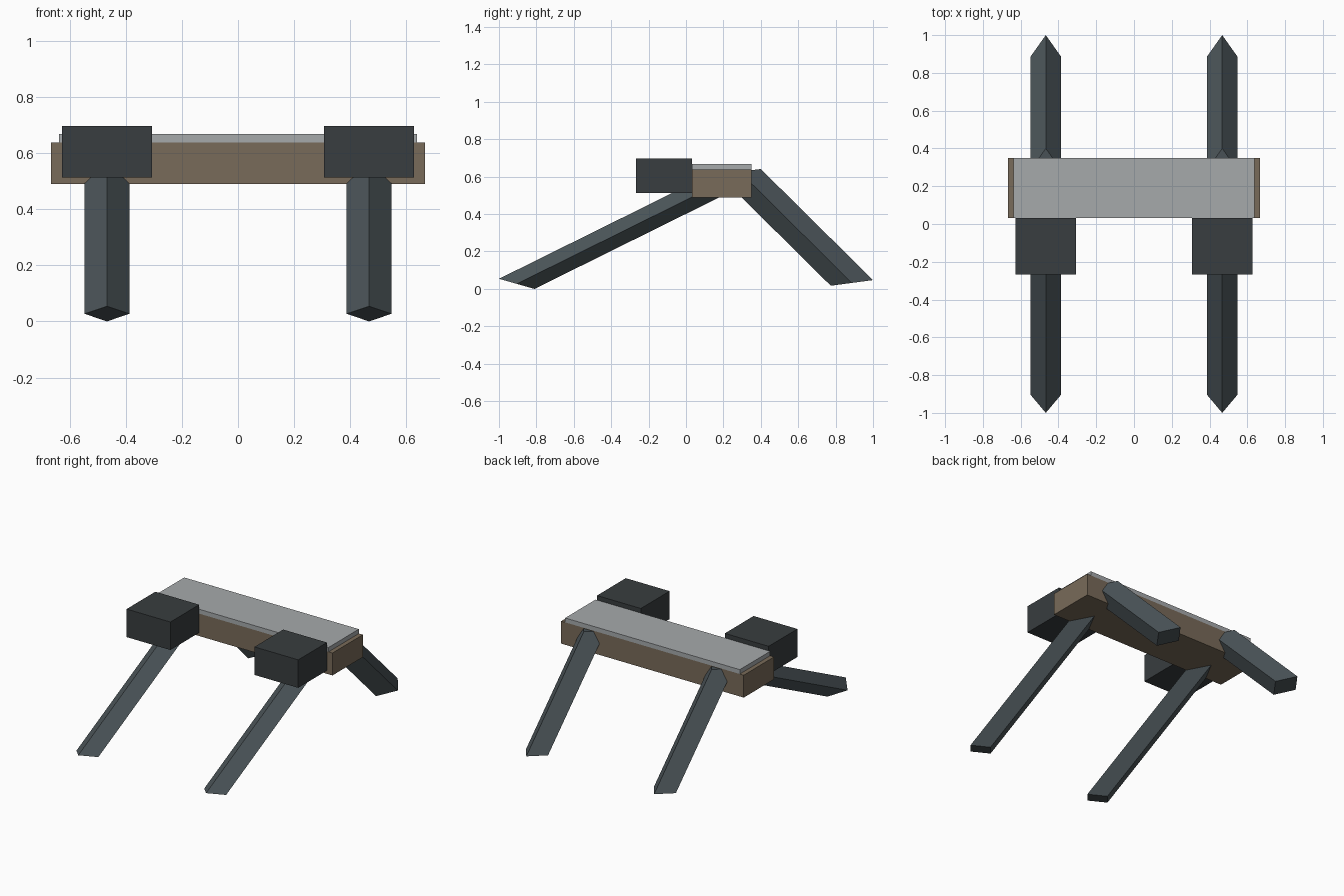
import bpy
import bmesh

if "Cube" in bpy.data.objects:
    bpy.data.objects.remove(bpy.data.objects["Cube"])


def colour(name, rgb):
    mat = bpy.data.materials.new(name)
    mat.diffuse_color = (*rgb, 1)
    mat.use_nodes = True
    mat.node_tree.nodes["Principled BSDF"].inputs["Base Color"].default_value = mat.diffuse_color
    return mat


WOOD = colour("brown", (0.19, 0.145, 0.10))
STEEL = colour("pale_grey", (0.38, 0.40, 0.41))
LEG = colour("slate", (0.075, 0.095, 0.105))
BLOCK = colour("charcoal", (0.04, 0.047, 0.05))


def box(name, lo, hi, mat):
    bpy.ops.mesh.primitive_cube_add(size=1, location=[(a + b) / 2 for a, b in zip(lo, hi)])
    ob = bpy.context.object
    ob.name = name
    ob.scale = [b - a for a, b in zip(lo, hi)]
    bpy.ops.object.transform_apply(location=False, rotation=False, scale=True)
    ob.data.materials.append(mat)
    return ob


def leg(name, x, foot, top, ridge, mat, r=0.08):
    """Diamond-section bar; foot and top are (y, z), ridge is the half diagonal in y, z."""
    bm = bmesh.new()
    rings = []
    for y, z in (foot, top):
        ring = [(x + r, y, z), (x, y + ridge[0], z + ridge[1]),
                (x - r, y, z), (x, y - ridge[0], z - ridge[1])]
        rings.append([bm.verts.new(p) for p in ring])
    a, b = rings
    bm.faces.new(a)
    bm.faces.new(b)
    for i in range(4):
        j = (i + 1) % 4
        bm.faces.new((a[i], a[j], b[j], b[i]))
    bmesh.ops.recalc_face_normals(bm, faces=bm.faces)
    me = bpy.data.meshes.new(name)
    bm.to_mesh(me)
    bm.free()
    me.materials.append(mat)
    ob = bpy.data.objects.new(name, me)
    bpy.context.collection.objects.link(ob)


# Cross beam with its cover plate
box("beam", (-0.667, 0.033, 0.49), (0.667, 0.35, 0.638), WOOD)
box("cover_plate", (-0.638, 0.033, 0.638), (0.638, 0.35, 0.667), STEEL)

# Front blocks and splayed legs on each side
for side, s in (("left", -1), ("right", 1)):
    cx = s * 0.467
    box(f"{side}_block", (cx - 0.16, -0.267, 0.512), (cx + 0.16, 0.033, 0.697), BLOCK)
    leg(f"{side}_front_leg", cx, (-0.905, 0.027), (0.24, 0.594), (-0.095, 0.027), LEG)
    leg(f"{side}_back_leg", cx, (0.887, 0.032), (0.287, 0.626), (0.113, 0.015), LEG)
